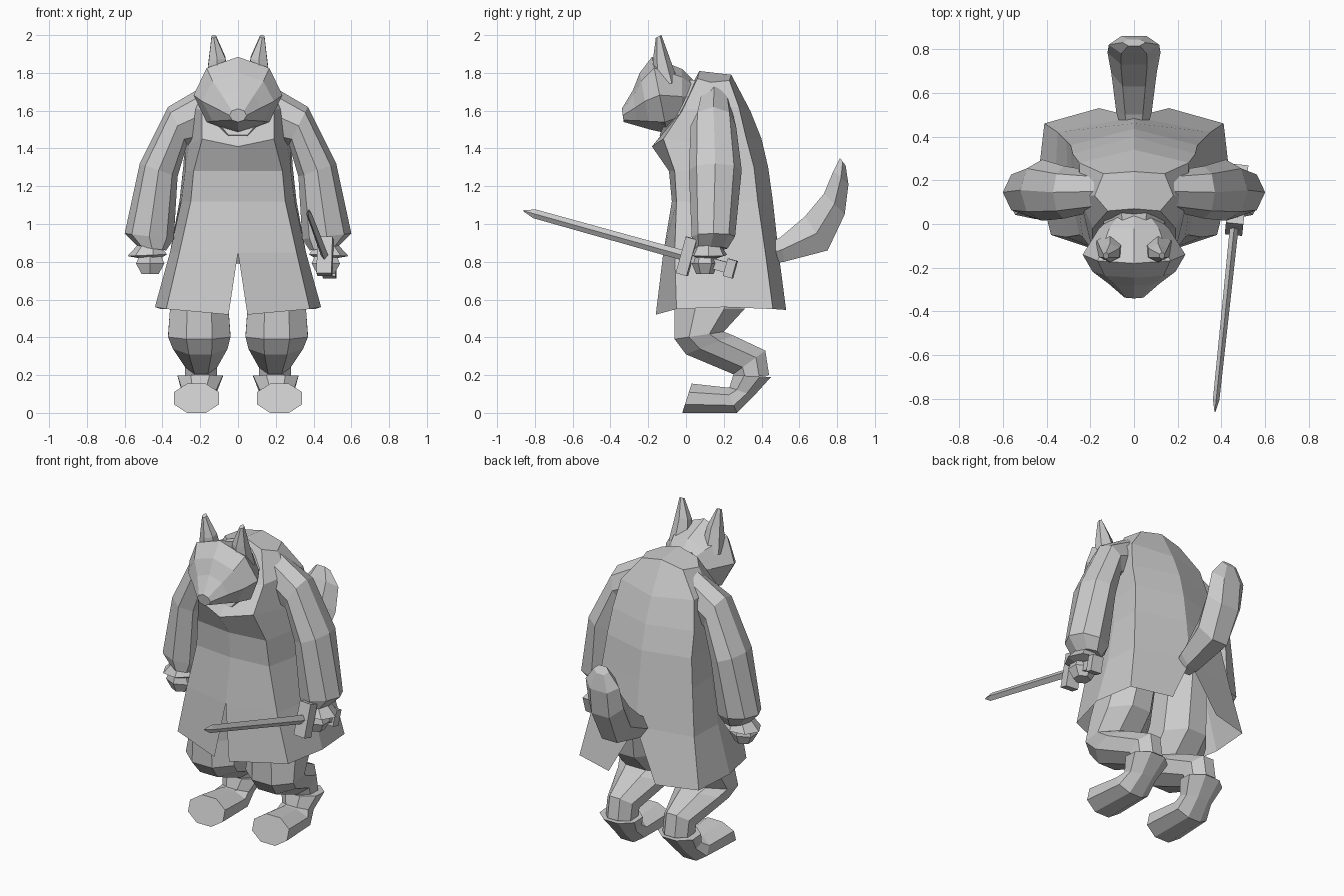
import bpy, bmesh, math
from mathutils import Vector, Matrix

if "Cube" in bpy.data.objects:
    bpy.data.objects.remove(bpy.data.objects["Cube"])

grey = bpy.data.materials.new("plain grey")
grey.diffuse_color = (0.6, 0.6, 0.6, 1)
grey.use_nodes = True
grey.node_tree.nodes["Principled BSDF"].inputs["Base Color"].default_value = grey.diffuse_color


def finish(name, bm, mirror=False, merge=False):
    bmesh.ops.recalc_face_normals(bm, faces=bm.faces)
    me = bpy.data.meshes.new(name)
    bm.to_mesh(me)
    bm.free()
    me.materials.append(grey)
    ob = bpy.data.objects.new(name, me)
    bpy.context.collection.objects.link(ob)
    if mirror:
        m = ob.modifiers.new("mirror", 'MIRROR')
        m.use_mirror_merge = merge
        m.merge_threshold = 0.001
    return ob


def loft(name, rings, mirror=False):
    """Skin closed rings of equal length and cap both ends."""
    bm = bmesh.new()
    vs = [[bm.verts.new(p) for p in r] for r in rings]
    n = len(vs[0])
    for a, b in zip(vs, vs[1:]):
        for i in range(n):
            j = (i + 1) % n
            bm.faces.new((a[i], a[j], b[j], b[i]))
    bm.faces.new(vs[0][::-1])
    bm.faces.new(vs[-1])
    return finish(name, bm, mirror)


def tube(name, axis, rows, sides=8, flat=True, mirror=False):
    """Each row: two opposite edge points (u, z), then centre and half width across them.
    axis 'x': u is y and the width runs along x; axis 'y': the reverse."""
    off = math.pi / sides if flat else 0
    k = 1 / math.cos(off)
    rings = []
    for (u1, z1), (u2, z2), c, w in rows:
        ring = []
        for i in range(sides):
            t = 2 * math.pi * i / sides + off
            s, v = math.cos(t) * k, c + math.sin(t) * k * w
            u = (u1 + u2) / 2 + s * (u1 - u2) / 2
            z = (z1 + z2) / 2 + s * (z1 - z2) / 2
            ring.append((v, u, z) if axis == 'x' else (u, v, z))
        rings.append(ring)
    return loft(name, rings, mirror)


# Long coat: half columns from front centre round to back centre, slit at both hems
coat_rows = [
    [(.05, -.16, .52), (.38, -.05, .55), (.44, .2, .56), (.41, .46, .55), (.16, .53, .545)],
    [(0, -.12, .85), (.31, -.06, .85), (.36, .2, .85), (.35, .42, .85), (0, .49, .85)],
    [(0, -.075, 1.12), (.25, -.05, 1.12), (.30, .18, 1.12), (.31, .38, 1.12), (0, .46, 1.12)],
    [(0, -.09, 1.28), (.235, -.06, 1.28), (.28, .16, 1.28), (.29, .36, 1.3), (0, .435, 1.3)],
    [(0, -.18, 1.41), (.19, -.12, 1.45), (.26, .13, 1.42), (.28, .32, 1.45), (0, .40, 1.45)],
    [(0, -.06, 1.56), (.19, -.02, 1.6), (.25, .13, 1.62), (.25, .28, 1.62), (0, .34, 1.6)],
    [(0, .07, 1.81), (.12, .06, 1.77), (.18, .13, 1.75), (.14, .23, 1.76), (0, .24, 1.79)],
]
bm = bmesh.new()
grid = [[bm.verts.new(p) for p in row] for row in coat_rows]
for a, b in zip(grid, grid[1:]):
    for i in range(4):
        bm.faces.new((a[i], a[i + 1], b[i + 1], b[i]))
bm.faces.new(grid[-1])
finish("coat", bm, True, True)

# Sleeves, cuffs and hands
tube("sleeve", 'y', [
    ((.13, 1.76), (.20, 1.42), .15, .09),
    ((.37, 1.62), (.27, 1.42), .145, .12),
    ((.52, 1.32), (.32, 1.25), .155, .14),
    ((.60, .95), (.34, .92), .145, .115),
    ((.53, .88), (.38, .86), .13, .09)], mirror=True, flat=False)
tube("cuff", 'y', [
    ((.53, .89), (.40, .88), .12, .07),
    ((.585, .83), (.365, .84), .12, .10),
    ((.53, .82), (.40, .82), .11, .06)], sides=7, flat=False, mirror=True)
tube("hand", 'y', [
    ((.52, .84), (.41, .84), .10, .05),
    ((.54, .79), (.39, .79), .10, .06),
    ((.51, .735), (.42, .735), .10, .04)], sides=6, mirror=True)

# Bent animal legs and feet
tube("leg", 'x', [
    ((0, .95), (.38, .95), .17, .12),
    ((-.06, .55), (.31, .55), .205, .155),
    ((-.06, .39), (.20, .43), .205, .165),
    ((0, .31), (.25, .41), .20, .145),
    ((.25, .205), (.42, .33), .195, .085),
    ((.26, .18), (.44, .20), .195, .085)], mirror=True)
tube("foot", 'x', [
    ((.25, .20), (.45, .19), .20, .12),
    ((.23, .135), (.36, .09), .205, .09),
    ((.21, .135), (.27, 0), .215, .105),
    ((.03, .155), (-.02, 0), .22, .12)], mirror=True)

# Tail
tube("tail", 'x', [
    ((.40, .88), (.45, .79), 0, .05),
    ((.50, .93), (.52, .80), 0, .07),
    ((.63, 1.04), (.75, .86), 0, .09),
    ((.73, 1.16), (.84, 1.05), 0, .105),
    ((.78, 1.28), (.86, 1.21), 0, .10),
    ((.815, 1.35), (.845, 1.31), 0, .045)], sides=6)

# Neck, head, ears and cheek tufts
tube("neck", 'x', [
    ((-.02, 1.76), (-.14, 1.47), 0, .12),
    ((.20, 1.77), (.0, 1.42), 0, .18)])
tube("head", 'x', [
    ((.06, 1.74), (.04, 1.60), 0, .08),
    ((-.02, 1.82), (-.02, 1.53), 0, .16),
    ((-.18, 1.885), (-.10, 1.48), 0, .235),
    ((-.245, 1.80), (-.19, 1.50), 0, .19),
    ((-.28, 1.71), (-.26, 1.52), 0, .12),
    ((-.34, 1.61), (-.33, 1.54), 0, .045)], flat=False)
tube("ear", 'x', [
    ((-.18, 1.73), (-.04, 1.75), .11, .07),
    ((-.175, 1.87), (-.09, 1.89), .11, .05),
    ((-.16, 1.985), (-.13, 2.0), .128, .014)], sides=6, flat=False, mirror=True)
tube("cheek_tuft", 'x', [
    ((-.17, 1.62), (-.06, 1.60), .12, .06),
    ((-.13, 1.53), (-.11, 1.53), .135, .01)], sides=4, flat=False, mirror=True)

# Sword held in one hand, laid out along its own axis from hilt to tip
base, tip = Vector((.46, 0, .83)), Vector((.37, -.86, 1.07))
frame = Matrix.Translation(base) @ (tip - base).to_track_quat('Z', 'Y').to_matrix().to_4x4()
length = (tip - base).length


def sword_part(name, rows, diamond=False):
    corners = [(1, 0), (0, 1), (-1, 0), (0, -1)] if diamond else [(1, 1), (-1, 1), (-1, -1), (1, -1)]
    loft(name, [[frame @ Vector((a * hx, b * hy, z)) for a, b in corners] for z, hx, hy in rows])


sword_part("sword_blade", [(0, .02, .027), (length - .06, .015, .024), (length, .002, .003)], True)
sword_part("sword_guard", [(-.035, .04, .10), (.025, .04, .10)])
sword_part("sword_grip", [(-.24, .022, .028), (-.02, .022, .028)])
sword_part("sword_pommel", [(-.27, .035, .048), (-.22, .035, .048)])
